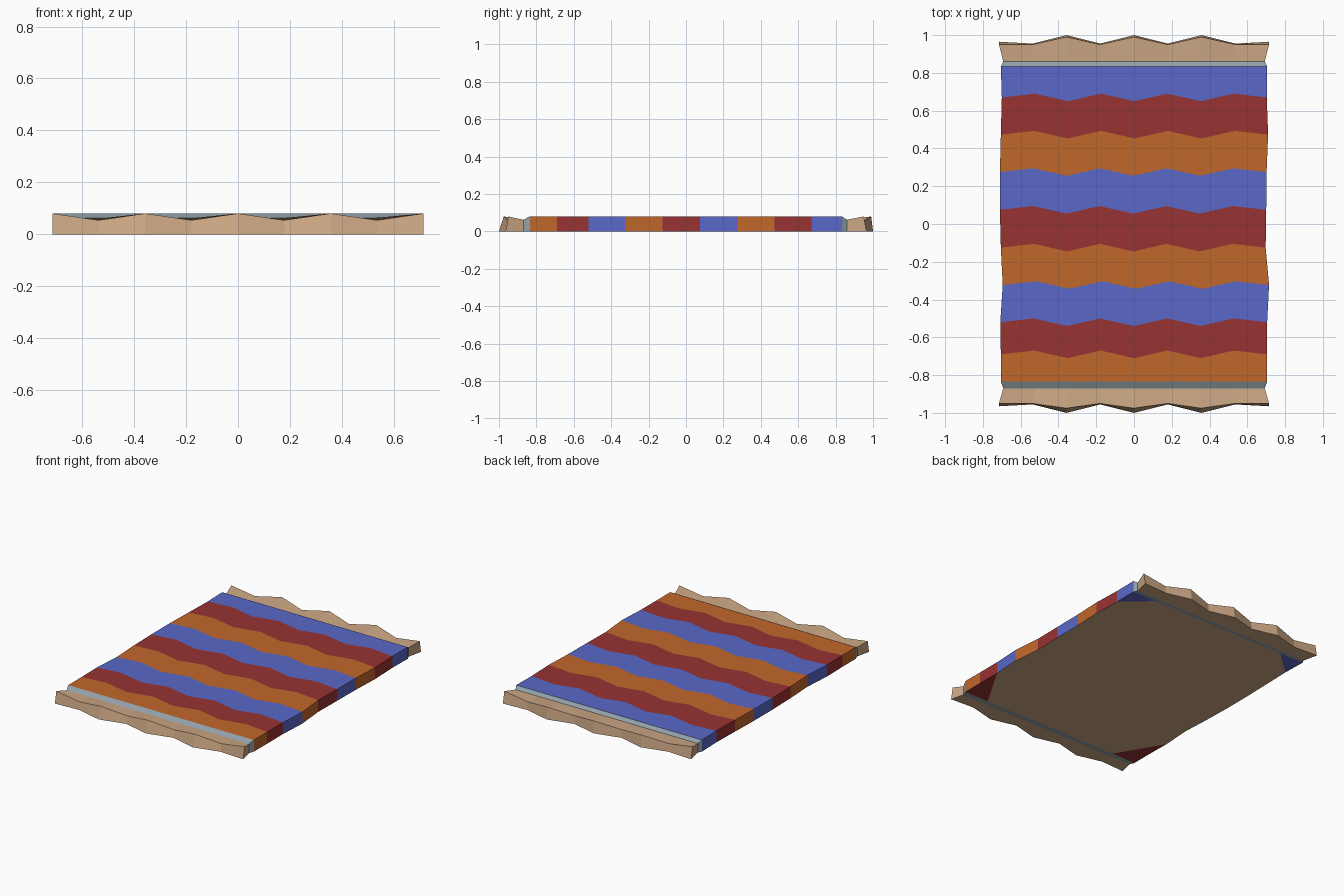
import bpy, bmesh

if "Cube" in bpy.data.objects:
    bpy.data.objects.remove(bpy.data.objects["Cube"])


def material(name, rgb):
    m = bpy.data.materials.new(name)
    m.diffuse_color = (*rgb, 1)
    m.use_nodes = True
    m.node_tree.nodes["Principled BSDF"].inputs["Base Color"].default_value = m.diffuse_color
    return m


BLUE = material("blue", (0.102, 0.138, 0.578))
RED = material("red", (0.314, 0.032, 0.032))
ORANGE = material("orange", (0.533, 0.136, 0.024))
TAN = material("tan", (0.61, 0.392, 0.235))
GREY = material("grey", (0.283, 0.352, 0.392))

H = 0.08
N = 9                                   # columns of the zigzag
ZIG = [-0.02 if i in (0, N - 1) else (0 if i % 2 else -0.04) for i in range(N)]


def finish(bm, name, mats):
    bm.normal_update()
    bmesh.ops.recalc_face_normals(bm, faces=bm.faces)
    me = bpy.data.meshes.new(name)
    bm.to_mesh(me)
    bm.free()
    for m in mats:
        me.materials.append(m)
    ob = bpy.data.objects.new(name, me)
    bpy.context.collection.objects.link(ob)
    return ob


def column_x(i, left, right):
    return left + (right - left) * i / (N - 1)


# Woven rug: zigzag stripes, sides following the same colours
PEAKS = [-0.835, -0.67, -0.50, -0.303, -0.105, 0.095, 0.295, 0.493, 0.69, 0.835]
LEFT = [-.705, -.705, -.708, -.695, -.705, -.71, -.71, -.705, -.70, -.705]
RIGHT = [.705, .705, .705, .715, .697, .70, .702, .71, .703, .705]


def build_rug():
    bm = bmesh.new()
    top, low = [], []
    for r, y in enumerate(PEAKS):
        z = [0] * N if r in (0, len(PEAKS) - 1) else ZIG
        row = [(column_x(i, LEFT[r], RIGHT[r]), y + z[i]) for i in range(N)]
        top.append([bm.verts.new((*p, H)) for p in row])
        low.append({0: bm.verts.new((*row[0], 0)), -1: bm.verts.new((*row[-1], 0))})
    for r in range(len(PEAKS) - 1):
        faces = [bm.faces.new((top[r][i], top[r][i + 1], top[r + 1][i + 1], top[r + 1][i]))
                 for i in range(N - 1)]
        for e in (0, -1):
            faces.append(bm.faces.new((top[r][e], top[r + 1][e], low[r + 1][e], low[r][e])))
        for f in faces:
            f.material_index = r % 3    # orange, red, blue from the front
    # Underside: tan sheet with coloured corner patches
    inner = {(e, s): bm.verts.new(((-1 if e == 0 else 1) * 0.52, s * 0.835, 0))
             for e in (0, -1) for s in (-1, 1)}
    last = len(PEAKS) - 1
    sheet = ([inner[0, -1], inner[-1, -1]] + [low[r][-1] for r in range(2, last)]
             + [inner[-1, 1], inner[0, 1]] + [low[r][0] for r in range(last - 1, 1, -1)])
    bm.faces.new(sheet).material_index = 3
    for e in (0, -1):
        bm.faces.new((low[0][e], inner[e, -1], low[2][e], low[1][e])).material_index = 1
        bm.faces.new((low[last][e], inner[e, 1], low[last - 1][e])).material_index = 2
    finish(bm, "striped_rug", [ORANGE, RED, BLUE, TAN])


# End band and ragged fringe: rows swept outward from the rug edge
def build_end(s, name):
    bm = bmesh.new()
    y_in = 0.87 if s < 0 else 0.86
    rows = []
    for half, kind in ((0.705, 0), (0.692, 1), (0.715, 2)):
        tops, bots = [], []
        for i in range(N):
            x = column_x(i, -half, half)
            end, dip = i in (0, N - 1), i % 2 == 1
            if kind == 0:
                yt, yb, zt = 0.835, 0.835, H
            elif kind == 1:
                yt, yb, zt = y_in, y_in, 0.062
            else:
                yt = 0.95 if dip or end else (0.975 if s < 0 else 0.99)
                yb = 0.955 if dip else (0.965 if end else 1.0)
                zt = 0.054 if dip else H
            tops.append(bm.verts.new((x, s * yt, zt)))
            bots.append(bm.verts.new((x, s * yb, 0)))
        rows.append((tops, bots))
    for k in range(2):
        (t0, b0), (t1, b1) = rows[k], rows[k + 1]
        faces = []
        for i in range(N - 1):
            faces.append(bm.faces.new((t0[i], t0[i + 1], t1[i + 1], t1[i])))
            faces.append(bm.faces.new((b0[i], b1[i], b1[i + 1], b0[i + 1])))
        for e in (0, -1):
            faces.append(bm.faces.new((t0[e], t1[e], b1[e], b0[e])))
        for f in faces:
            f.material_index = k
    t, b = rows[2]
    for i in range(N - 1):
        bm.faces.new((t[i], t[i + 1], b[i + 1], b[i])).material_index = 1
    # hidden inner wall closes the solid
    t, b = rows[0]
    for i in range(N - 1):
        bm.faces.new((t[i], b[i], b[i + 1], t[i + 1])).material_index = 0
    finish(bm, name, [GREY, TAN])


build_rug()
build_end(-1, "front_fringe")
build_end(1, "back_fringe")
